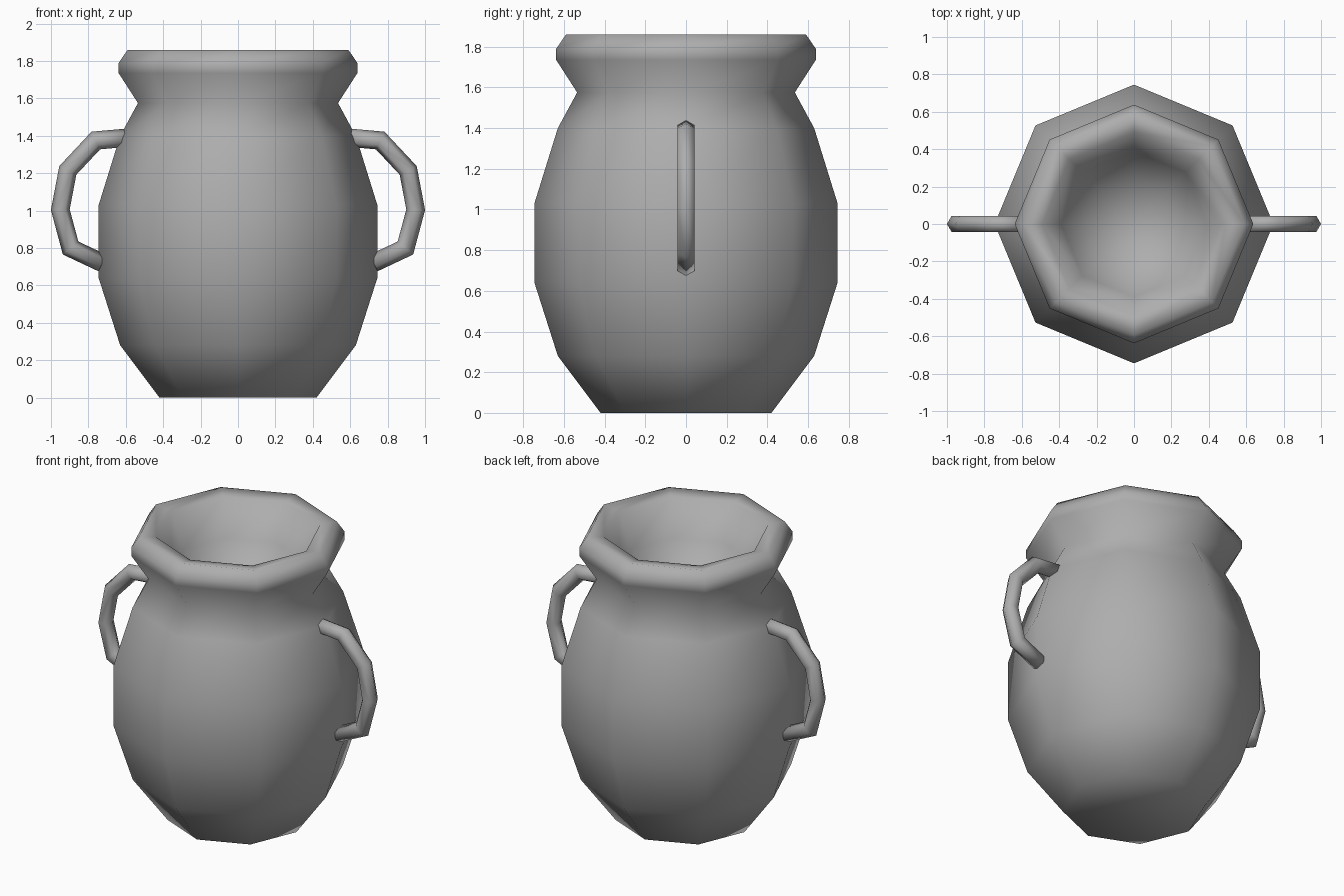
import bpy, bmesh, math
from mathutils import Vector

if "Cube" in bpy.data.objects:
    bpy.data.objects.remove(bpy.data.objects["Cube"])

# Dark grey clay
clay = bpy.data.materials.new("dark_clay")
clay.diffuse_color = (0.42, 0.42, 0.42, 1)
clay.use_nodes = True
clay.node_tree.nodes["Principled BSDF"].inputs["Base Color"].default_value = clay.diffuse_color


def make_object(name, bm):
    bmesh.ops.recalc_face_normals(bm, faces=bm.faces)
    mesh = bpy.data.meshes.new(name)
    bm.to_mesh(mesh)
    bm.free()
    mesh.materials.append(clay)
    for p in mesh.polygons:
        p.use_smooth = True
    obj = bpy.data.objects.new(name, mesh)
    bpy.context.collection.objects.link(obj)
    return obj


def skin(bm, rings):
    """Bridge consecutive rings with quads and cap both ends."""
    loops = [[bm.verts.new(p) for p in ring] for ring in rings]
    n = len(loops[0])
    for a, b in zip(loops, loops[1:]):
        for i in range(n):
            j = (i + 1) % n
            bm.faces.new((a[i], a[j], b[j], b[i]))
    bm.faces.new(loops[0][::-1])
    bm.faces.new(loops[-1])


# Pot: eight-sided turned profile, outside up over the rim and into the bowl
SIDES = 8
profile = [(0.42, 0), (0.63, 0.28), (0.745, 0.64), (0.745, 1.03), (0.63, 1.40),
           (0.535, 1.575), (0.638, 1.735), (0.638, 1.79), (0.59, 1.86),
           (0.49, 1.845), (0.39, 1.62), (0.25, 1.47), (0.08, 1.41)]
bm = bmesh.new()
skin(bm, [[(r * math.cos(math.tau * i / SIDES), r * math.sin(math.tau * i / SIDES), z)
           for i in range(SIDES)] for r, z in profile])
make_object("pot_body", bm)


# Handles: hexagonal tube swept with mitred joints along a bent path
path = [Vector(p) for p in [(0.59, 1.39), (0.76, 1.375), (0.91, 1.215),
                            (0.95, 1.005), (0.895, 0.80), (0.725, 0.72)]]


def handle(name, side, radius=0.049):
    rings = []
    for i, p in enumerate(path):
        before = (p - path[i - 1]).normalized() if i else (path[1] - p).normalized()
        after = (path[i + 1] - p).normalized() if i < len(path) - 1 else before
        t = (before + after).normalized()
        n = Vector((-t.y, t.x)) / t.dot(before)
        ring = []
        for k in range(6):
            a = math.tau * k / 6
            q = p + n * radius * math.cos(a)
            ring.append((side * q.x, radius * math.sin(a), q.y))
        rings.append(ring)
    bm = bmesh.new()
    skin(bm, rings)
    make_object(name, bm)


handle("handle_right", 1)
handle("handle_left", -1)
